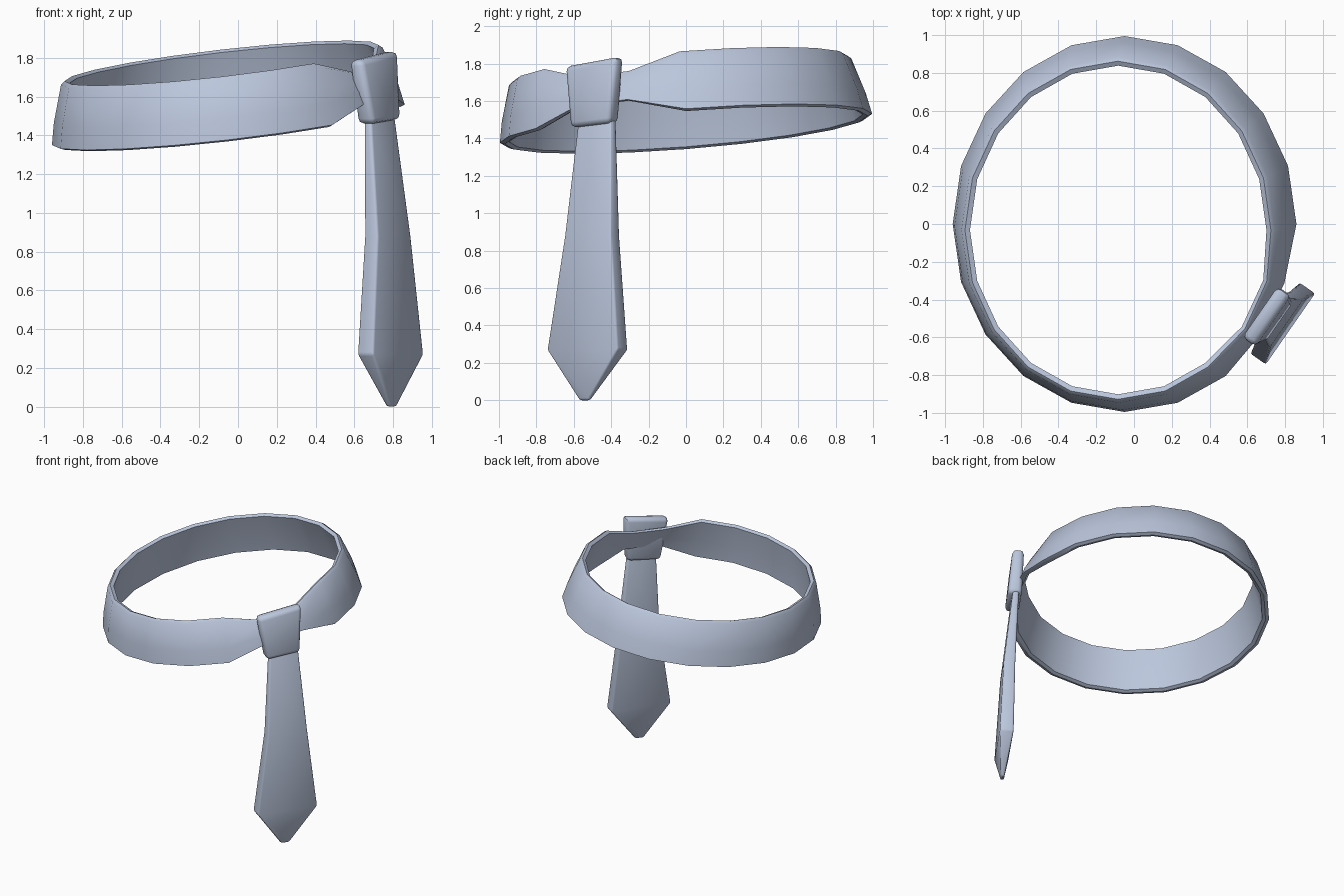
import bpy, bmesh, math
from mathutils import Vector

if "Cube" in bpy.data.objects:
    bpy.data.objects.remove(bpy.data.objects["Cube"])

fabric = bpy.data.materials.new("pale_blue_grey")
fabric.diffuse_color = (0.50, 0.57, 0.72, 1)
fabric.use_nodes = True
fabric.node_tree.nodes["Principled BSDF"].inputs["Base Color"].default_value = fabric.diffuse_color

# Tie directions: outward from the neck, and across the tie
OUT = Vector((0.82, -0.57, 0))
ACROSS = Vector((0.57, 0.82, 0))


def loft(name, rings, closed, bevel=0.0, segments=1, angle=40):
    """Skin a list of point rings, capped at both ends or joined in a loop."""
    bm = bmesh.new()
    rows = [[bm.verts.new(p) for p in ring] for ring in rings]
    n = len(rows[0])
    pairs = list(zip(rows, rows[1:]))
    if closed:
        pairs.append((rows[-1], rows[0]))
    for a, b in pairs:
        for i in range(n):
            j = (i + 1) % n
            bm.faces.new((a[i], a[j], b[j], b[i]))
    if not closed:
        bm.faces.new(rows[0])
        bm.faces.new(rows[-1])
    bmesh.ops.recalc_face_normals(bm, faces=bm.faces)
    mesh = bpy.data.meshes.new(name)
    bm.to_mesh(mesh)
    bm.free()
    obj = bpy.data.objects.new(name, mesh)
    bpy.context.collection.objects.link(obj)
    mesh.materials.append(fabric)
    bpy.ops.object.select_all(action='DESELECT')
    obj.select_set(True)
    bpy.context.view_layer.objects.active = obj
    if bevel:
        mod = obj.modifiers.new("soft_edges", 'BEVEL')
        mod.width, mod.segments = bevel, segments
        mod.limit_method = 'ANGLE'
        mod.angle_limit = math.radians(35)
        bpy.ops.object.modifier_apply(modifier=mod.name)
    bpy.ops.object.shade_smooth_by_angle(angle=math.radians(angle))
    return obj


def slab(x, y, z, half_w, half_d, slope=0.0):
    """Four corners of a horizontal slice through the tie."""
    return [Vector((x, y, z + a * half_w * slope)) + ACROSS * a * half_w + OUT * b * half_d
            for a, b in ((-1, -1), (1, -1), (1, 1), (-1, 1))]


# Collar band: tilted, flared at the bottom, pinched where it enters the knot
SECTION = [(0, 0), (0.022, 0.35), (0.08, 0.95), (0.10, 1.0),
           (0.125, 0.96), (0.075, 0.4), (0.05, 0.0), (0.025, -0.03)]
band = []
for k in range(20):
    ang = math.radians(18 * k)
    pinch = 0.5 if k in (18, 19) else 1.0
    ring = []
    for inset, h in SECTION:
        h = 0.5 + (h - 0.5) * pinch
        inset = 0.055 + (inset - 0.055) * (0.8 if pinch < 1 else 1)
        x = -0.05 - 0.035 * h + (0.91 - inset) * math.cos(ang)
        y = -0.033 * h + (0.995 - inset) * math.sin(ang)
        ring.append((x, y, 1.46 + 0.325 * h + 0.115 * x + 0.078 * y))
    band.append(ring)
loft("collar_band", band, True)

# Knot: tapered rounded block
loft("knot", [slab(0.73, -0.49, 1.47, 0.128, 0.052, 0.1),
              slab(0.70, -0.49, 1.81, 0.168, 0.042, 0.15)],
     False, bevel=0.028, segments=2, angle=50)

# Hanging blade: widens downward, then closes to a blunt point
loft("tie_blade", [slab(0.792, -0.54, 0.0, 0.03, 0.012),
                   slab(0.787, -0.527, 0.27, 0.23, 0.05),
                   slab(0.773, -0.502, 0.88, 0.152, 0.042),
                   slab(0.73, -0.475, 1.50, 0.11, 0.022)],
     False, bevel=0.015, segments=2, angle=50)
